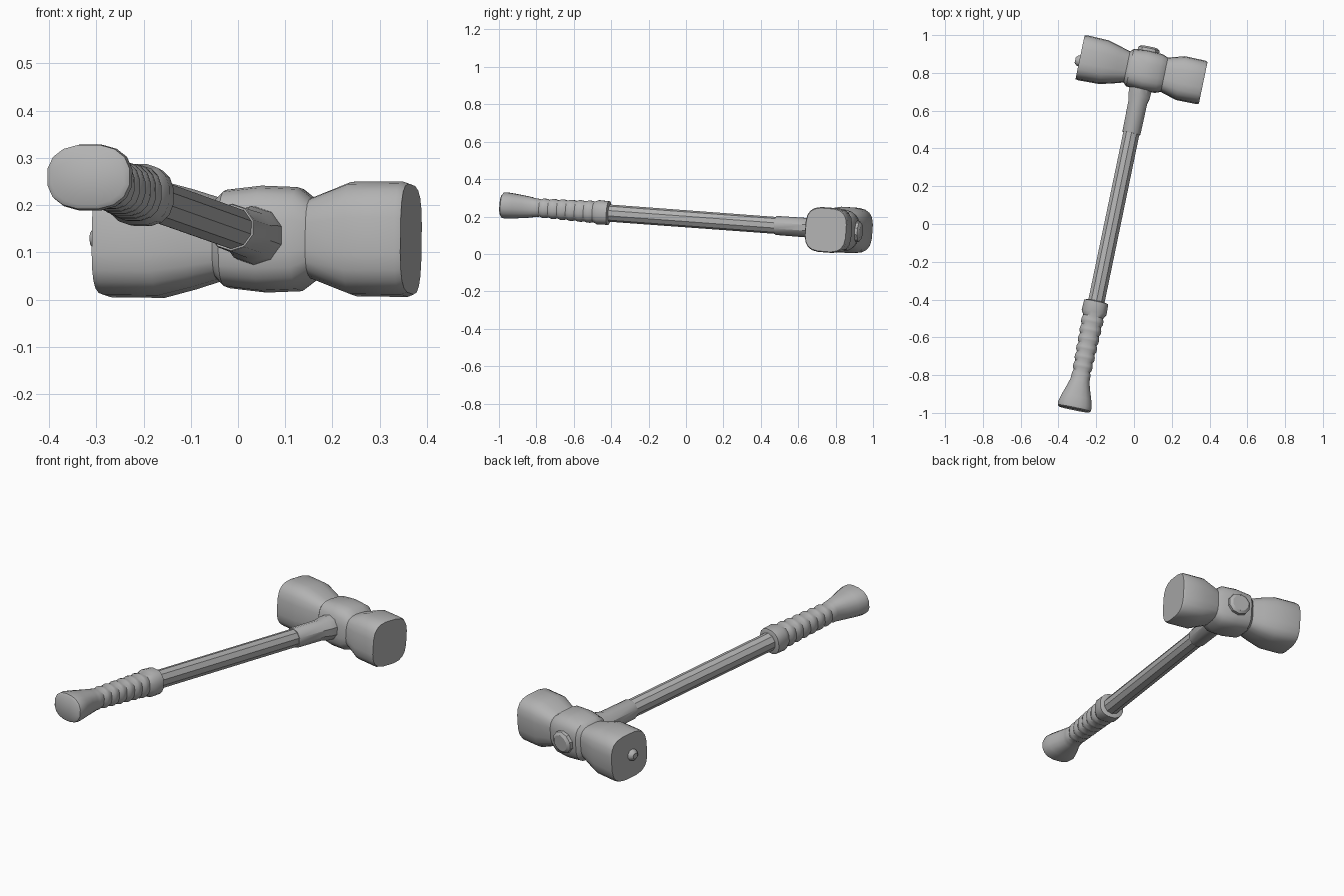
import bpy, bmesh, math
from mathutils import Matrix, Vector

if "Cube" in bpy.data.objects:
    bpy.data.objects.remove(bpy.data.objects["Cube"])

grey = bpy.data.materials.new("plain grey")
grey.diffuse_color = (0.45, 0.45, 0.45, 1)
grey.use_nodes = True
grey.node_tree.nodes["Principled BSDF"].inputs["Base Color"].default_value = grey.diffuse_color

# Tool frame: local Y runs along the handle, local X along the head
Y = Vector((0.203, 0.976, -0.072)).normalized()
X = Y.cross(Vector((0, 0, 1))).normalized()
Z = X.cross(Y)
FRAME = Matrix.Translation((0.055, 0.812, 0.128)) @ Matrix((X, Y, Z)).transposed().to_4x4()


def loft(name, axis, sections, sides, power=2.0, offset=(0, 0, 0), angle=35):
    """Sections are (position, half width, half height) along the local axis."""
    bm = bmesh.new()
    rings = []
    for t, a, b in sections:
        ring = []
        for i in range(sides):
            w = 2 * math.pi * (i + 0.5) / sides
            c, s = math.cos(w), math.sin(w)
            p = a * math.copysign(abs(c) ** (2 / power), c)
            q = b * math.copysign(abs(s) ** (2 / power), s)
            co = Vector((t, p, q)) if axis == "X" else Vector((p, t, q))
            ring.append(bm.verts.new(FRAME @ (co + Vector(offset))))
        rings.append(ring)
    for r0, r1 in zip(rings, rings[1:]):
        for i in range(sides):
            j = (i + 1) % sides
            bm.faces.new((r0[i], r0[j], r1[j], r1[i]))
    bm.faces.new(rings[0])
    bm.faces.new(rings[-1])
    bmesh.ops.recalc_face_normals(bm, faces=bm.faces)
    me = bpy.data.meshes.new(name)
    bm.to_mesh(me)
    bm.free()
    me.materials.append(grey)
    ob = bpy.data.objects.new(name, me)
    bpy.context.collection.objects.link(ob)
    bpy.ops.object.select_all(action="DESELECT")
    ob.select_set(True)
    bpy.context.view_layer.objects.active = ob
    bpy.ops.object.shade_smooth_by_angle(angle=math.radians(angle))
    return ob


# Head: two flared faces, narrow waists and a swollen eye block
loft("hammer_head", "X", [
    (-0.348, 0.117, 0.118), (-0.335, 0.120, 0.122), (-0.22, 0.117, 0.123),
    (-0.15, 0.099, 0.105), (-0.095, 0.083, 0.088), (-0.078, 0.100, 0.103),
    (0, 0.108, 0.112), (0.078, 0.103, 0.109), (0.108, 0.092, 0.086),
    (0.195, 0.117, 0.120), (0.305, 0.116, 0.121), (0.318, 0.111, 0.116)],
    20, 3.2)

# Small button on the left striking face
loft("face_button", "X", [(-0.34, 0.032, 0.032), (-0.358, 0.028, 0.028),
                          (-0.370, 0.015, 0.015)], 10, offset=(0, -0.02, 0))

# Handle end showing through the back of the head
loft("handle_end_cap", "Y", [(0.09, 0.062, 0.058), (0.118, 0.060, 0.056),
                             (0.128, 0.045, 0.042)], 10)

# Shaft and the sleeve below the head
loft("shaft", "Y", [(-1.3, 0.046, 0.046), (0.0, 0.045, 0.045)], 10)
loft("sleeve", "Y", [(-0.34, 0.049, 0.049), (-0.335, 0.051, 0.051),
                     (-0.17, 0.053, 0.052), (-0.14, 0.061, 0.060), (-0.06, 0.064, 0.064)], 10)

# Grip: collar, finger ridges, then the flared butt
grip = [(-1.25, 0.050, 0.050), (-1.255, 0.066, 0.064), (-1.31, 0.068, 0.066)]
for k in range(7):
    t = -1.335 - k * 0.049
    r = 0.060 - k * 0.0015
    grip += [(t, r - 0.006, r - 0.005), (t - 0.018, r, r), (t - 0.032, r, r)]
grip += [(-1.68, 0.052, 0.056), (-1.72, 0.064, 0.061), (-1.77, 0.081, 0.067),
         (-1.81, 0.092, 0.071), (-1.83, 0.090, 0.069), (-1.837, 0.080, 0.060)]
loft("grip", "Y", grip, 16, 2.4, angle=40)
